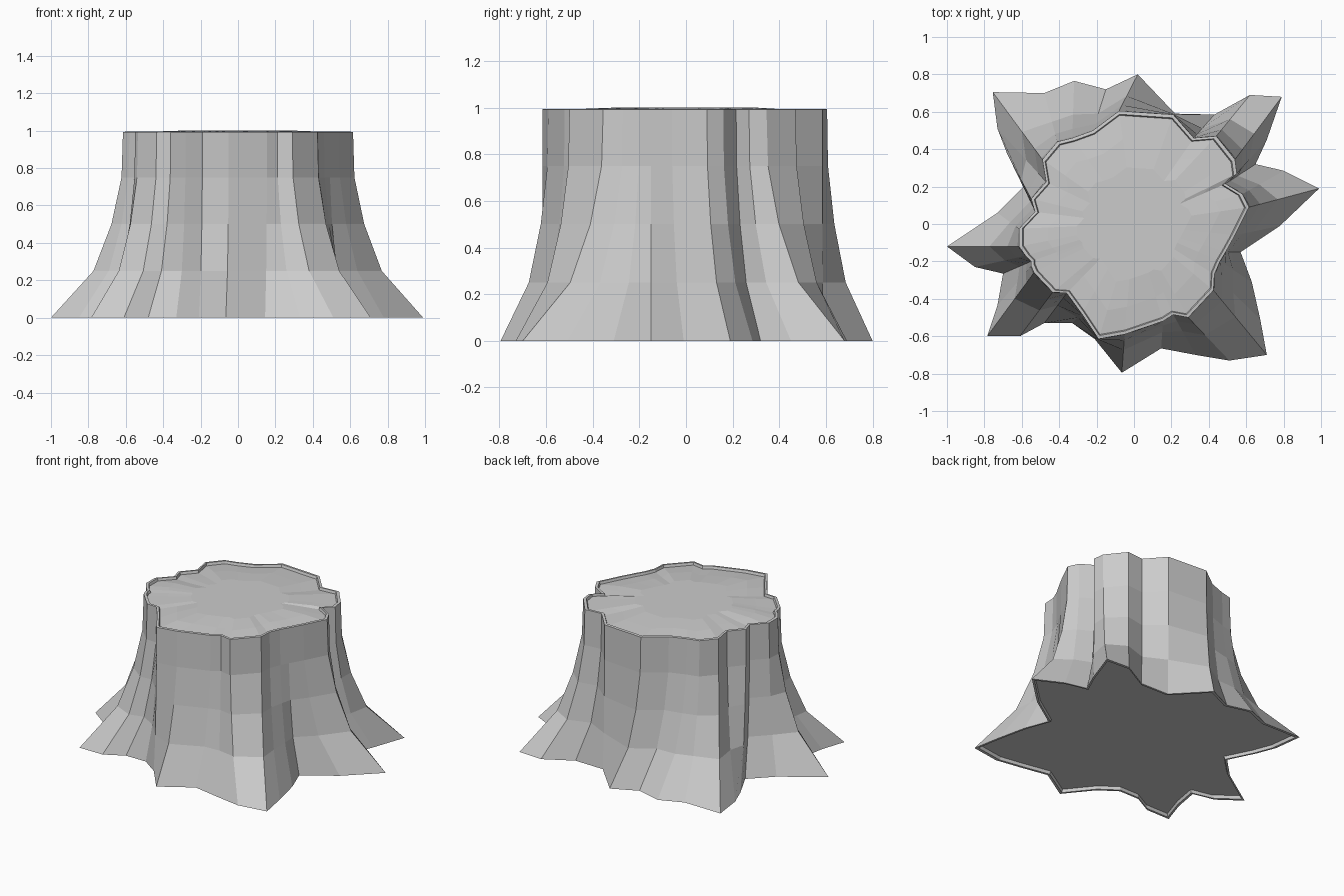
import bpy, bmesh, random
random.seed(4)

# Bark columns, counterclockwise: ground x, y then cut-top x, y
columns = [
    (.99, .19, .615, .09), (.80, .285, .58, .16), (.65, .32, .49, .215),
    (.71, .45, .55, .27), (.79, .68, .54, .345), (.62, .69, .44, .47),
    (.43, .585, .32, .46), (.22, .59, .21, .585), (.02, .80, -.08, .605),
    (-.15, .72, -.22, .50), (-.32, .765, -.33, .46), (-.48, .70, -.41, .44),
    (-.755, .705, -.49, .345), (-.73, .51, -.47, .225), (-.68, .38, -.55, .135),
    (-.59, .20, -.53, .065), (-.73, .06, -.615, -.025), (-1.0, -.12, -.615, -.12),
    (-.85, -.23, -.58, -.17), (-.70, -.265, -.55, -.20), (-.73, -.435, -.55, -.225),
    (-.785, -.60, -.535, -.26), (-.61, -.60, -.435, -.365), (-.48, -.53, -.36, -.37),
    (-.33, -.53, -.28, -.48), (-.21, -.615, -.19, -.615), (-.065, -.795, -.05, -.59),
    (.145, -.665, .155, -.52), (.33, -.70, .21, -.485), (.51, -.73, .29, -.50),
    (.71, -.70, .425, -.355), (.675, -.51, .43, -.27), (.63, -.31, .46, -.20),
    (.57, -.15, .49, -.15), (.78, -.01, .54, -.06),
]
n = len(columns)
bm = bmesh.new()


def ring(z, flare, scale=1.0, jitter=0.0):
    """One closed outline, blended from top (flare 0) to ground (flare 1)."""
    return [bm.verts.new(((tx + (bx - tx) * flare) * scale,
                          (ty + (by - ty) * flare) * scale,
                          z + random.uniform(-jitter, jitter)))
            for bx, by, tx, ty in columns]


def bridge(a, b):
    for i in range(n):
        j = (i + 1) % n
        bm.faces.new((a[i], a[j], b[j], b[i]))


# Underside with a thin lip, flared bark, raised rim, slightly uneven cut surface
rings = [ring(.02, 1, .965), ring(0, 1, .975), ring(0, 1)]
for z, flare in ((.25, .41), (.5, .16), (.75, .02), (.993, 0)):
    rings.append(ring(z, flare))
rings += [ring(.995, 0, .97), ring(.978, 0, .96),
          ring(.99, 0, .75, .005), ring(1.0, 0, .5)]
for a, b in zip(rings, rings[1:]):
    bridge(a, b)
bm.faces.new(list(reversed(rings[0])))
bm.faces.new(rings[-1])
bm.normal_update()

mesh = bpy.data.meshes.new("tree_stump")
bm.to_mesh(mesh)
bm.free()
stump = bpy.data.objects.new("tree_stump", mesh)
bpy.context.collection.objects.link(stump)
